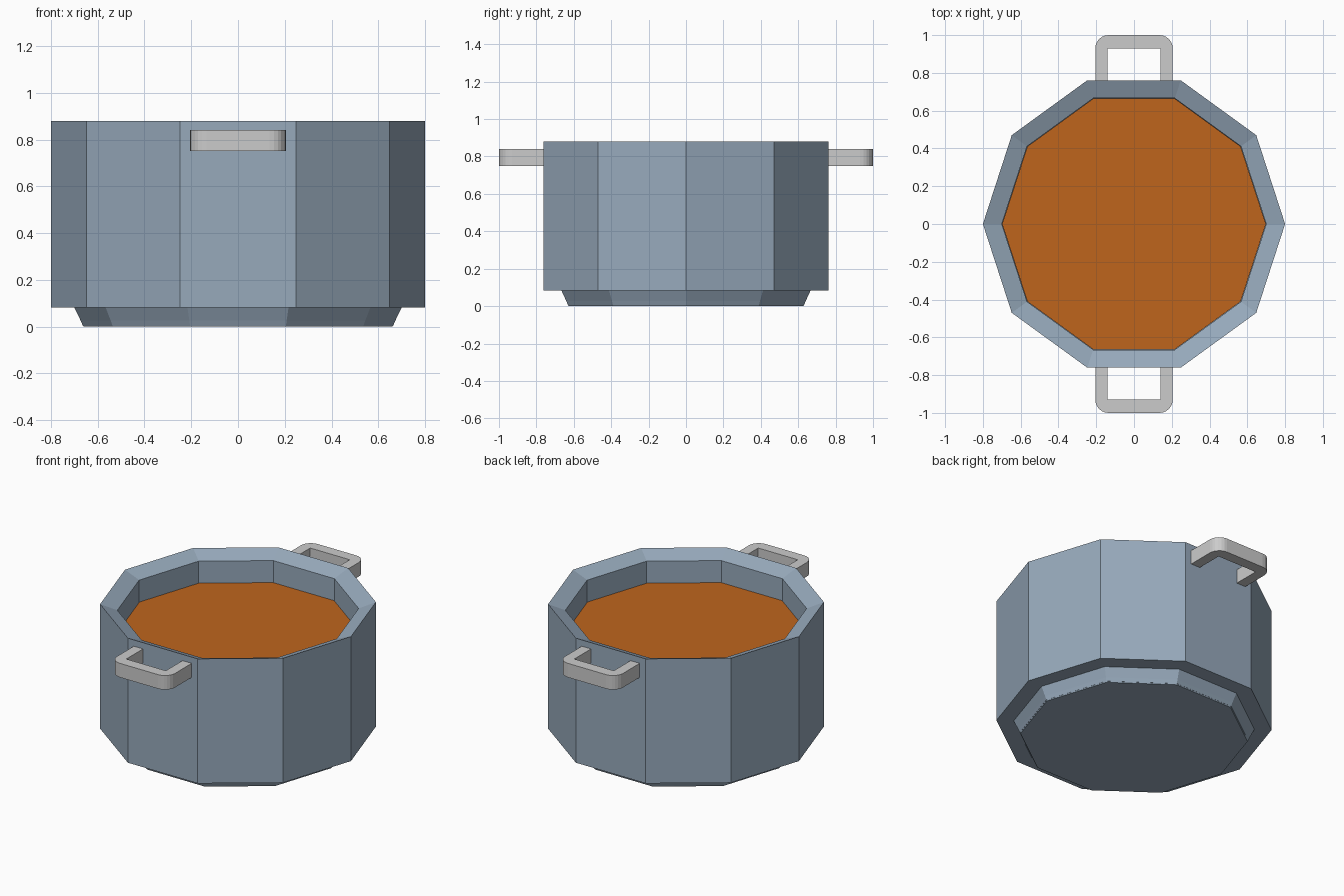
import bpy, bmesh
from math import cos, sin, pi

if "Cube" in bpy.data.objects:
    bpy.data.objects.remove(bpy.data.objects["Cube"])

SIDES = 10


def material(name, color):
    m = bpy.data.materials.new(name)
    m.diffuse_color = (*color, 1)
    m.use_nodes = True
    m.node_tree.nodes["Principled BSDF"].inputs["Base Color"].default_value = m.diffuse_color
    return m


def finish(name, bm, mat=None):
    bmesh.ops.recalc_face_normals(bm, faces=bm.faces[:])
    mesh = bpy.data.meshes.new(name)
    bm.to_mesh(mesh)
    bm.free()
    ob = bpy.data.objects.new(name, mesh)
    bpy.context.collection.objects.link(ob)
    if mat:
        mesh.materials.append(mat)
    return ob


def lathe(name, profile, mat):
    """Ten-sided turned solid; first and last rings are capped."""
    bm = bmesh.new()
    rings = [[bm.verts.new((r * cos(2 * pi * i / SIDES), r * sin(2 * pi * i / SIDES), z))
              for i in range(SIDES)] for r, z in profile]
    for a, b in zip(rings, rings[1:]):
        for i in range(SIDES):
            j = (i + 1) % SIDES
            bm.faces.new((a[i], a[j], b[j], b[i]))
    bm.faces.new(rings[0])
    bm.faces.new(rings[-1])
    return finish(name, bm, mat)


def handle(name, side):
    """U-shaped bar with rounded outer corners, extruded upwards."""
    r, w, y1 = 0.07, 0.205, 1.0
    arc = [(w - r + r * cos(k * pi / 12), y1 - r + r * sin(k * pi / 12)) for k in range(7)]
    right = [(0.14, 0.75), (w, 0.75)] + arc
    left = [(-x, y) for x, y in reversed(right)]
    outline = right + left + [(-0.14, 0.93), (0.14, 0.93)]
    bm = bmesh.new()
    face = bm.faces.new([bm.verts.new((side * x, side * y, 0.75)) for x, y in outline])
    ext = bmesh.ops.extrude_face_region(bm, geom=[face])
    top = [v for v in ext["geom"] if isinstance(v, bmesh.types.BMVert)]
    bmesh.ops.translate(bm, verts=top, vec=(0, 0, 0.09))
    return finish(name, bm)


steel = material("blue_steel", (0.31, 0.40, 0.50))
broth = material("orange_broth", (0.52, 0.13, 0.012))

# Pot body: tapered foot, outer wall, inward sloping rim, inner wall and floor
lathe("pot_body", [(0.66, 0), (0.70, 0.083), (0.80, 0.083), (0.80, 0.88),
                   (0.70, 0.84), (0.70, 0.09), (0.664, 0.006)], steel)

# Soup filling the pot
lathe("soup", [(0.66, 0.01), (0.698, 0.09), (0.698, 0.70)], broth)

# Side handles
handle("front_handle", -1)
handle("back_handle", 1)
